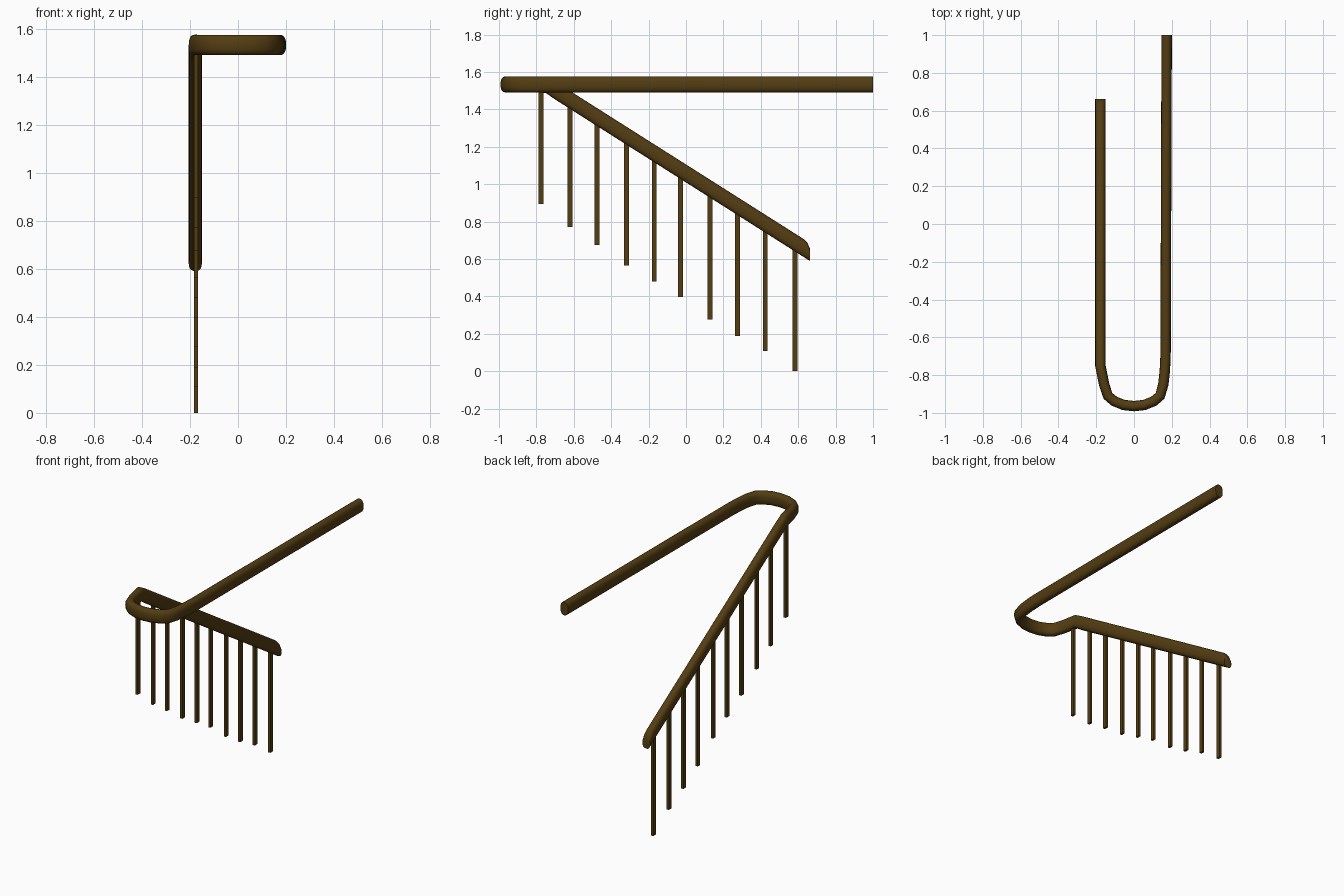
import bpy, bmesh, math
from mathutils import Vector

if "Cube" in bpy.data.objects:
    bpy.data.objects.remove(bpy.data.objects["Cube"])

wood = bpy.data.materials.new("dark brown wood")
wood.diffuse_color = (0.088, 0.046, 0.006, 1)
wood.use_nodes = True
wood.node_tree.nodes["Principled BSDF"].inputs["Base Color"].default_value = wood.diffuse_color


def finish(bm, name, smooth):
    bmesh.ops.recalc_face_normals(bm, faces=bm.faces)
    me = bpy.data.meshes.new(name)
    bm.to_mesh(me)
    bm.free()
    ob = bpy.data.objects.new(name, me)
    bpy.context.collection.objects.link(ob)
    me.materials.append(wood)
    if smooth:
        bpy.context.view_layer.objects.active = ob
        ob.select_set(True)
        bpy.ops.object.shade_smooth_by_angle(angle=math.radians(40))
        ob.select_set(False)


def se(v, p=0.8):
    return math.copysign(abs(v) ** p, v)


# Handrail: oval section swept along the level run, U-turn and slope
W, SIDES = 0.0275, 20
level = [(0.173, 1.0), (0.167, -0.70), (0.163, -0.78), (0.155, -0.85), (0.138, -0.91),
         (0.105, -0.938), (0.055, -0.958), (0, -0.964), (-0.055, -0.958),
         (-0.105, -0.938), (-0.138, -0.91), (-0.158, -0.85), (-0.17, -0.79)]
path = [(x, y, 1.533, 0.0425) for x, y in level]
path += [(-0.178, -0.75, 1.532, 0.044), (-0.178, -0.70, 1.501, 0.048),
         (-0.178, 0.63, 0.658, 0.048), (-0.178, 0.65, 0.641, 0.044),
         (-0.178, 0.662, 0.624, 0.033)]

bm = bmesh.new()
rings = []
for i, (x, y, z, h) in enumerate(path):
    a, b = path[max(i - 1, 0)], path[min(i + 1, len(path) - 1)]
    t1 = Vector((x - a[0], y - a[1]))
    t2 = Vector((b[0] - x, b[1] - y))
    t = sum((v.normalized() for v in (t1, t2) if v.length > 0), Vector((0, 0))).normalized()
    ring = []
    for k in range(SIDES):
        ang = 2 * math.pi * k / SIDES
        s = W * se(math.cos(ang))
        ring.append(bm.verts.new((x - t.y * s, y + t.x * s, z + h * se(math.sin(ang)))))
    rings.append(ring)
for r, q in zip(rings, rings[1:]):
    for k in range(SIDES):
        n = (k + 1) % SIDES
        bm.faces.new((r[k], r[n], q[n], q[k]))
bm.faces.new(rings[0])
bm.faces.new(rings[-1])
finish(bm, "handrail", True)

# Balusters: thin uprights hanging below the sloped rail (y, bottom z)
posts = [(-0.775, 0.895), (-0.62, 0.77), (-0.475, 0.675), (-0.318, 0.565), (-0.17, 0.48),
         (-0.03, 0.397), (0.128, 0.277), (0.275, 0.187), (0.424, 0.108), (0.583, 0.0)]
for i, (y, z0) in enumerate(posts):
    z1 = min(1.057 - 0.634 * y, 1.53)
    bm = bmesh.new()
    bmesh.ops.create_cube(bm, size=1)
    bmesh.ops.scale(bm, vec=(0.015, 0.026, z1 - z0), verts=bm.verts)
    bmesh.ops.translate(bm, vec=(-0.175, y, (z0 + z1) / 2), verts=bm.verts)
    finish(bm, f"baluster_{i + 1}", False)
